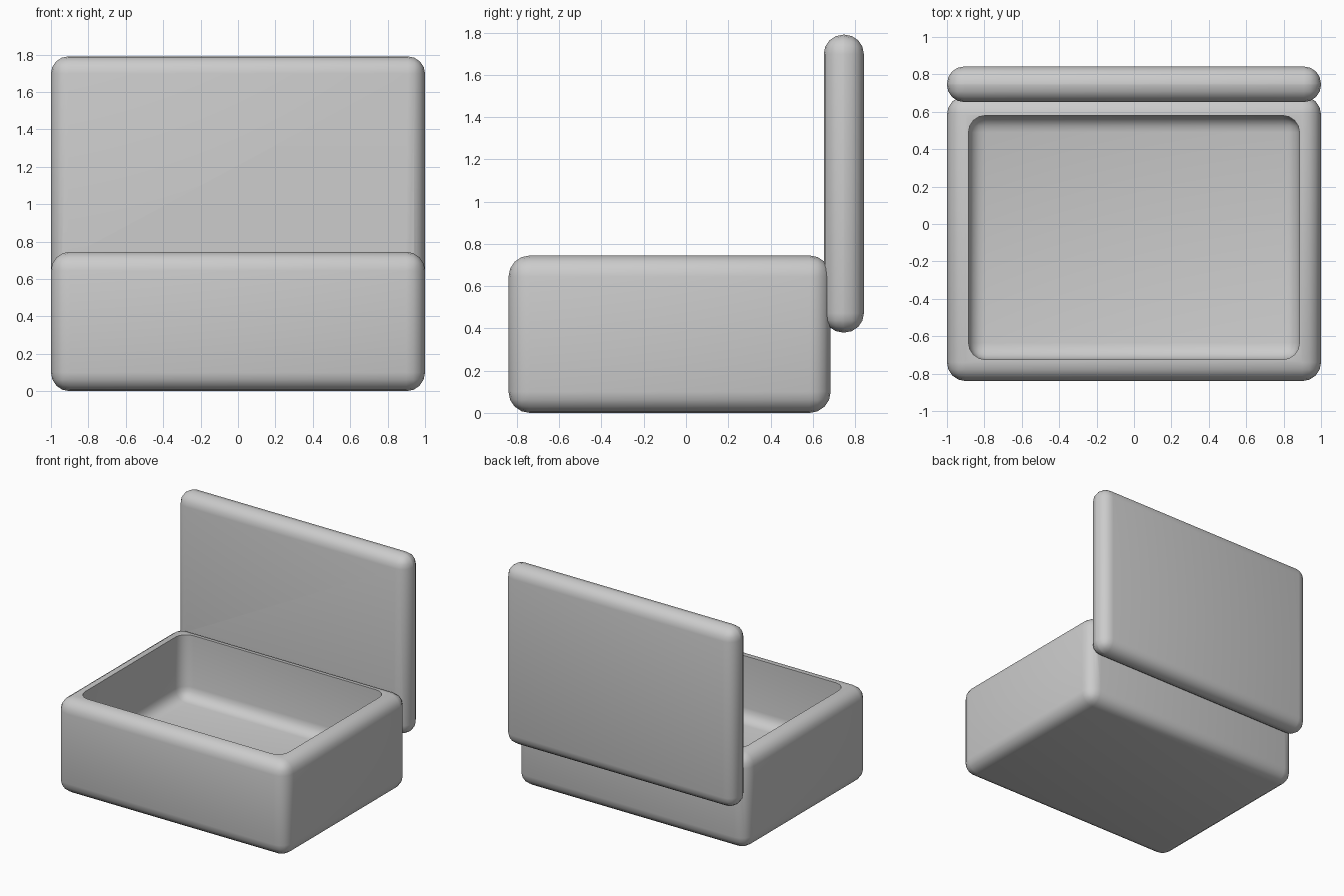
import bpy
import bmesh
import math

if "Cube" in bpy.data.objects:
    bpy.data.objects.remove(bpy.data.objects["Cube"])


def rounded_box(name, lo, hi, radius, segments=4):
    """Box between two corners with every edge rounded."""
    bm = bmesh.new()
    bmesh.ops.create_cube(bm, size=1)
    for v in bm.verts:
        for i in range(3):
            v.co[i] = lo[i] if v.co[i] < 0 else hi[i]
    bmesh.ops.bevel(bm, geom=bm.edges[:], offset=radius, segments=segments,
                    profile=0.5, affect='EDGES', clamp_overlap=True)
    bmesh.ops.recalc_face_normals(bm, faces=bm.faces[:])
    mesh = bpy.data.meshes.new(name)
    bm.to_mesh(mesh)
    bm.free()
    obj = bpy.data.objects.new(name, mesh)
    bpy.context.collection.objects.link(obj)
    return obj


def combine(target, other, operation):
    """Apply a boolean to target and remove the other object."""
    mod = target.modifiers.new("bool", 'BOOLEAN')
    mod.operation = operation
    mod.solver = 'EXACT'
    mod.object = other
    bpy.ops.object.select_all(action='DESELECT')
    target.select_set(True)
    bpy.context.view_layer.objects.active = target
    bpy.ops.object.modifier_apply(modifier=mod.name)
    bpy.data.objects.remove(other)


# Open tray and the hollow inside it
box = rounded_box("box_with_lid", (-1, -0.84, 0), (1, 0.685, 0.745), 0.1)
cavity = rounded_box("cavity_cutter", (-0.885, -0.725, 0.25), (0.885, 0.58, 1.2), 0.09)
combine(box, cavity, 'DIFFERENCE')

# Upright lid fused to the back
lid = rounded_box("lid", (-1, 0.652, 0.38), (1, 0.842, 1.79), 0.092)
combine(box, lid, 'UNION')

bpy.ops.object.shade_smooth_by_angle(angle=math.radians(40))
